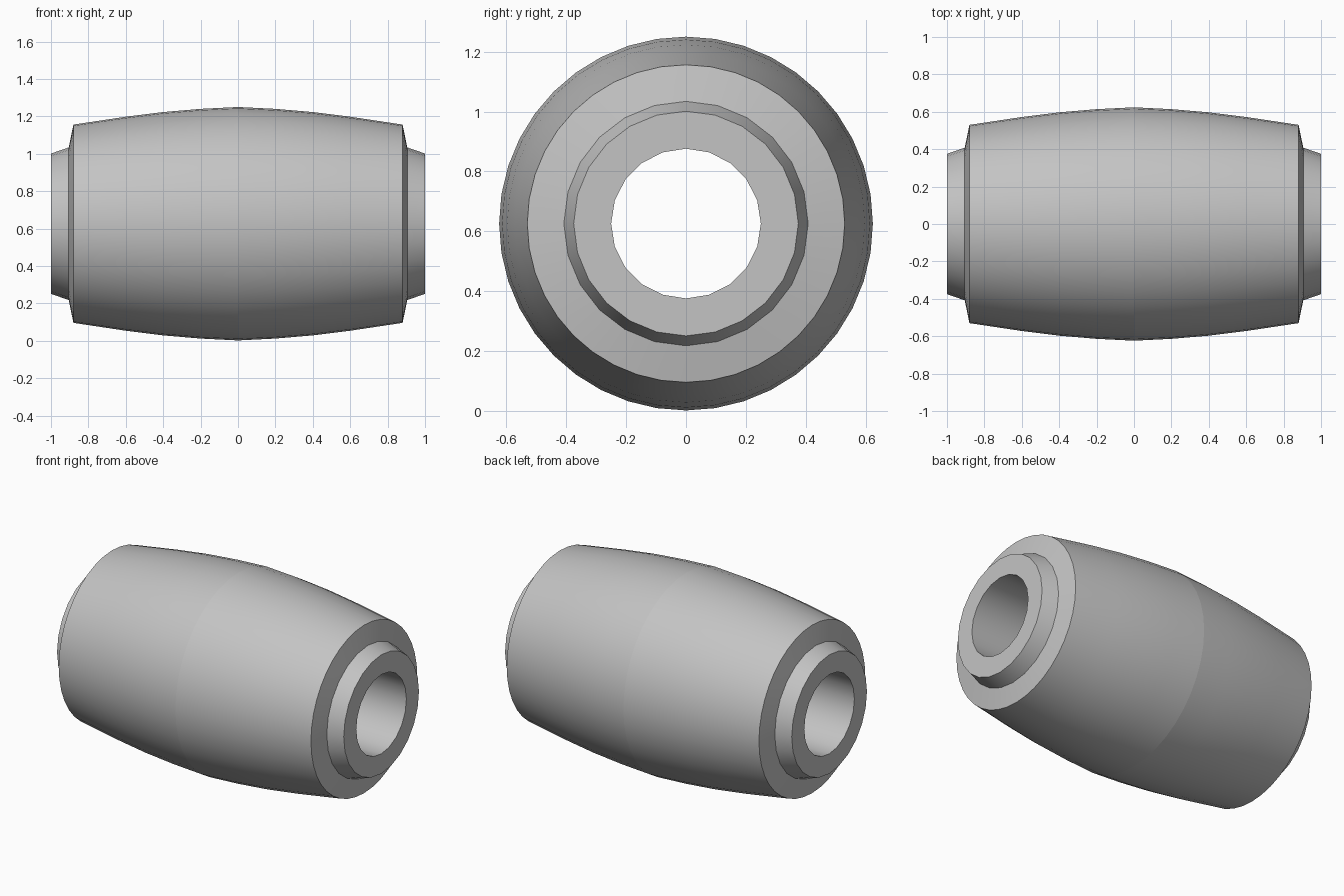
import bpy, bmesh, math
from mathutils import Vector

cube = bpy.data.objects.get("Cube")
if cube:
    bpy.data.objects.remove(cube, do_unlink=True)

AXIS_Z = 0.626
BODY_SIDES, COLLAR_SIDES, BORE_SIDES = 40, 24, 20

grey = bpy.data.materials.new("plain grey")
grey.use_nodes = True
grey.diffuse_color = (0.55, 0.55, 0.55, 1)
grey.node_tree.nodes["Principled BSDF"].inputs["Base Color"].default_value = grey.diffuse_color


def ring(bm, x, radius, sides):
    """Closed loop of edges around the x axis."""
    verts = []
    for i in range(sides):
        a = math.tau * i / sides
        verts.append(bm.verts.new((x, radius * math.sin(a), AXIS_Z + radius * math.cos(a))))
    return [bm.edges.new((verts[i], verts[(i + 1) % sides])) for i in range(sides)]


def lathe(bm, profile, sides):
    """Revolved strip; returns its edge loops."""
    loops = [ring(bm, x, r, sides) for x, r in profile]
    for a, b in zip(loops, loops[1:]):
        bmesh.ops.bridge_loops(bm, edges=a + b)
    return loops


def annulus(bm, outer, inner):
    bmesh.ops.triangle_fill(bm, use_beauty=True, edges=outer + inner)


def finish(bm, name):
    bmesh.ops.recalc_face_normals(bm, faces=bm.faces)
    mesh = bpy.data.meshes.new(name)
    bm.to_mesh(mesh)
    bm.free()
    mesh.materials.append(grey)
    obj = bpy.data.objects.new(name, mesh)
    bpy.context.collection.objects.link(obj)
    bpy.ops.object.select_all(action='DESELECT')
    obj.select_set(True)
    bpy.context.view_layer.objects.active = obj
    bpy.ops.object.shade_smooth_by_angle(angle=math.radians(30))
    return obj


# Barrel body: two gently curved halves meeting at a crease, with end shoulders
half = [(0.88, 0.53), (0.6, 0.572), (0.4, 0.597), (0.2, 0.614)]
profile = [(-x, r) for x, r in half] + [(0, 0.624)] + half[::-1]
bm = bmesh.new()
loops = lathe(bm, profile, BODY_SIDES)
for end, sign in ((loops[0], -1), (loops[-1], 1)):
    annulus(bm, end, ring(bm, sign * 0.905, 0.408, COLLAR_SIDES))
body = finish(bm, "barrel_body")
for edge in body.data.edges:
    if all(abs(body.data.vertices[i].co.x) < 0.001 for i in edge.vertices):
        edge.use_edge_sharp = True

# Inner sleeve: tapered collars at both ends and a straight through bore
bm = bmesh.new()
bore = lathe(bm, [(-1, 0.25), (1, 0.25)], BORE_SIDES)
for sign, bore_end in zip((-1, 1), bore):
    collar = lathe(bm, [(sign * 0.905, 0.408), (sign, 0.375)], COLLAR_SIDES)
    annulus(bm, collar[-1], bore_end)
finish(bm, "bored_sleeve")
